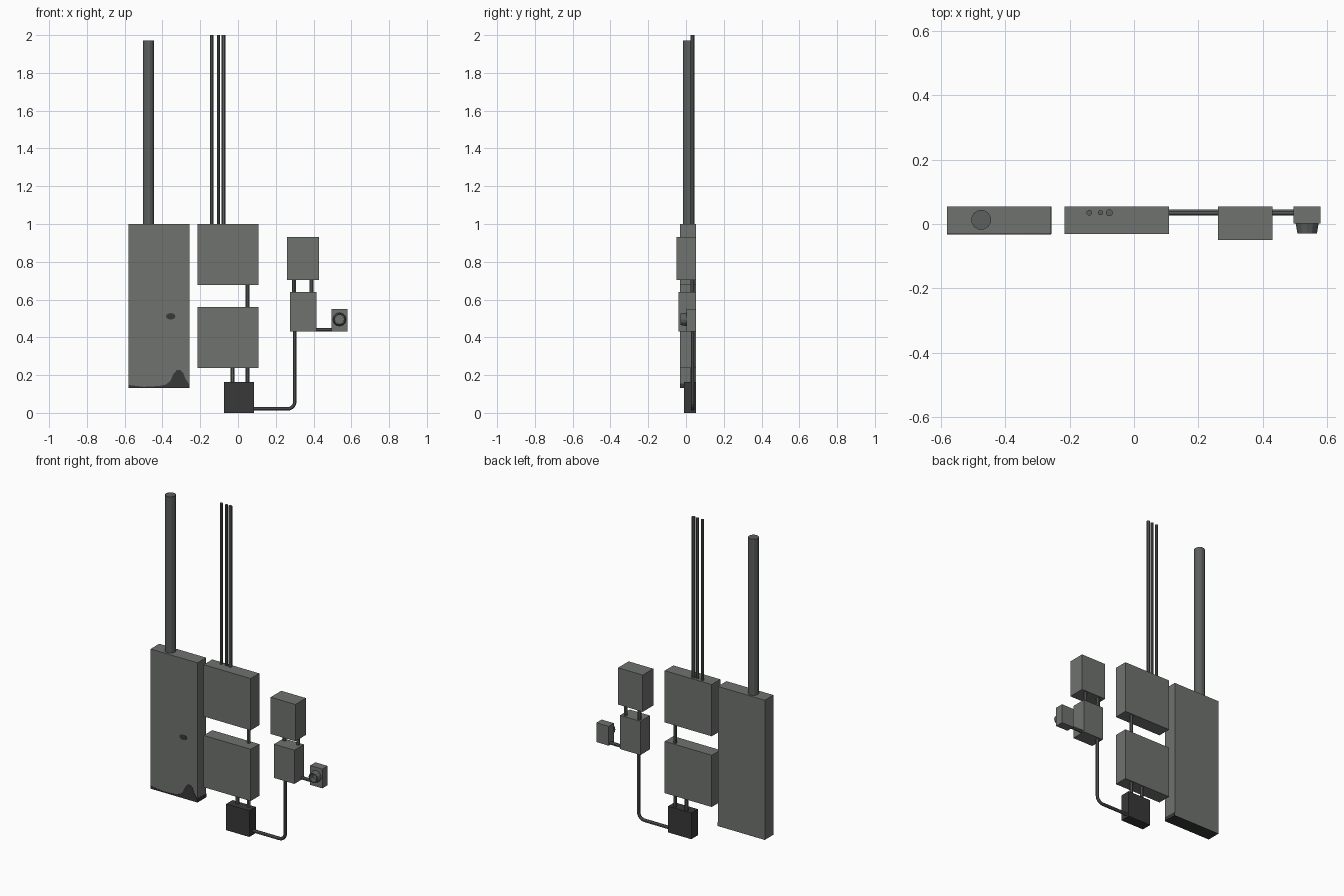
import bpy, bmesh
from math import sin, cos, pi
from mathutils import Vector

cube = bpy.data.objects.get("Cube")
if cube:
    bpy.data.objects.remove(cube)


def material(name, color):
    m = bpy.data.materials.new(name)
    m.use_nodes = True
    m.diffuse_color = (*color, 1)
    m.node_tree.nodes["Principled BSDF"].inputs["Base Color"].default_value = (*color, 1)
    return m


GREY = material("box grey", (0.16, 0.17, 0.162))
PIPE = material("conduit grey", (0.105, 0.115, 0.11))
DARK = material("dark grey", (0.04, 0.04, 0.04))


def finish(name, bm, mat):
    bmesh.ops.recalc_face_normals(bm, faces=bm.faces)
    me = bpy.data.meshes.new(name)
    bm.to_mesh(me)
    bm.free()
    me.materials.append(mat)
    ob = bpy.data.objects.new(name, me)
    bpy.context.collection.objects.link(ob)
    return ob


def box(name, x, y, z, mat=GREY):
    """Box given as (min, max) on each axis."""
    bm = bmesh.new()
    bmesh.ops.create_cube(bm, size=1)
    for v in bm.verts:
        v.co = [r[0] if c < 0 else r[1] for c, r in zip(v.co, (x, y, z))]
    return finish(name, bm, mat)


def tube(name, path, radius, sides=8, mat=PIPE):
    """Capped pipe swept along a path lying in the x-z plane."""
    pts = [Vector(p) for p in path]
    side = Vector((0, 1, 0))
    bm = bmesh.new()
    rings = []
    for i, p in enumerate(pts):
        t = (pts[min(i + 1, len(pts) - 1)] - pts[max(i - 1, 0)]).normalized()
        n = t.cross(side)
        angles = [2 * pi * (k + 0.5) / sides for k in range(sides)]
        rings.append([bm.verts.new(p + radius * (cos(a) * n + sin(a) * side)) for a in angles])
    for a, b in zip(rings, rings[1:]):
        for k in range(sides):
            j = (k + 1) % sides
            bm.faces.new((a[k], a[j], b[j], b[k]))
    bm.faces.new(rings[0])
    bm.faces.new(rings[-1])
    return finish(name, bm, mat)


def lathe_y(name, cx, cz, profile, sides, mat):
    """Closed (radius, y) profile turned about a front-to-back axis."""
    bm = bmesh.new()
    rings = [[bm.verts.new((cx + r * cos(2 * pi * k / sides), y, cz + r * sin(2 * pi * k / sides)))
              for k in range(sides)] for r, y in profile]
    for a, b in zip(rings, rings[1:] + rings[:1]):
        for k in range(sides):
            j = (k + 1) % sides
            bm.faces.new((a[k], a[j], b[j], b[k]))
    return finish(name, bm, mat)


def plate(name, outline, y, mat, depth=0.002):
    """Thin front-facing plate from an x-z outline."""
    bm = bmesh.new()
    face = bm.faces.new([bm.verts.new((x, y, z)) for x, z in outline])
    new = bmesh.ops.extrude_face_region(bm, geom=[face])["geom"]
    bmesh.ops.translate(bm, vec=(0, -depth, 0), verts=[g for g in new if isinstance(g, bmesh.types.BMVert)])
    return finish(name, bm, mat)


# Boxes on the wall
BACK, FRONT = 0.054, -0.031
box("main_cabinet", (-0.58, -0.257), (FRONT, BACK), (0.132, 1.0))
box("upper_panel", (-0.215, 0.109), (FRONT, BACK), (0.678, 1.0))
box("lower_panel", (-0.215, 0.109), (FRONT, BACK), (0.238, 0.56))
box("junction_box", (-0.074, 0.085), (-0.01, BACK), (0, 0.163), DARK)
box("meter_box", (0.26, 0.43), (-0.05, BACK), (0.703, 0.932))
box("switch_box", (0.276, 0.416), (-0.04, BACK), (0.43, 0.64))
box("outlet_box", (0.495, 0.579), (0.002, BACK), (0.43, 0.55))

# Outlet socket: tapered outer wall and recessed face
lathe_y("outlet_rim", 0.537, 0.495, [(0.036, 0.004), (0.03, -0.03), (0.024, -0.03), (0.024, 0.004)], 12, PIPE)

# Dark worn bottom edge and lock on the cabinet
stain = [(-0.58, 0.132), (-0.257, 0.132), (-0.257, 0.15), (-0.278, 0.18), (-0.29, 0.212), (-0.305, 0.226),
         (-0.325, 0.226), (-0.342, 0.205), (-0.358, 0.17), (-0.38, 0.15), (-0.42, 0.142), (-0.5, 0.138), (-0.58, 0.148)]
plate("cabinet_bottom_stain", stain, FRONT, DARK)
box("cabinet_side_stain", (-0.258, -0.256), (FRONT, BACK), (0.132, 0.155), DARK)
box("cabinet_underside", (-0.58, -0.257), (FRONT, BACK), (0.131, 0.133), DARK)
lock = [(-0.356 + 0.025 * cos(k * pi / 6), 0.511 + 0.017 * sin(k * pi / 6)) for k in range(12)]
plate("cabinet_lock", lock, FRONT, DARK)

# Vertical conduits
PY = 0.035
tube("main_conduit", [(-0.474, 0.013, 0.99), (-0.474, 0.013, 1.972)], 0.031, 12)
for i, (x, r) in enumerate([(-0.139, 0.009), (-0.104, 0.008), (-0.077, 0.011)]):
    tube(f"riser_conduit_{i + 1}", [(x, PY, 0.99), (x, PY, 2.0)], r)
for name, x, z0, z1 in [("panel_link", 0.05, 0.55, 0.69),
                        ("junction_link_right", -0.029, 0.155, 0.25),
                        ("junction_link_left", 0.05, 0.155, 0.25),
                        ("meter_link_right", 0.296, 0.63, 0.71),
                        ("meter_link_left", 0.39, 0.63, 0.71)]:
    tube(name, [(x, PY, z0), (x, PY, z1)], 0.011)

# Bent conduit from junction box up to the switch box, and the outlet feed
R = 0.04
bend = [(0.301 - R + R * sin(k * pi / 10), PY, 0.021 + R - R * cos(k * pi / 10)) for k in range(6)]
tube("bent_conduit", [(0.08, PY, 0.021)] + bend + [(0.301, PY, 0.44)], 0.01)
tube("outlet_conduit", [(0.41, PY, 0.44), (0.5, PY, 0.44)], 0.01)
